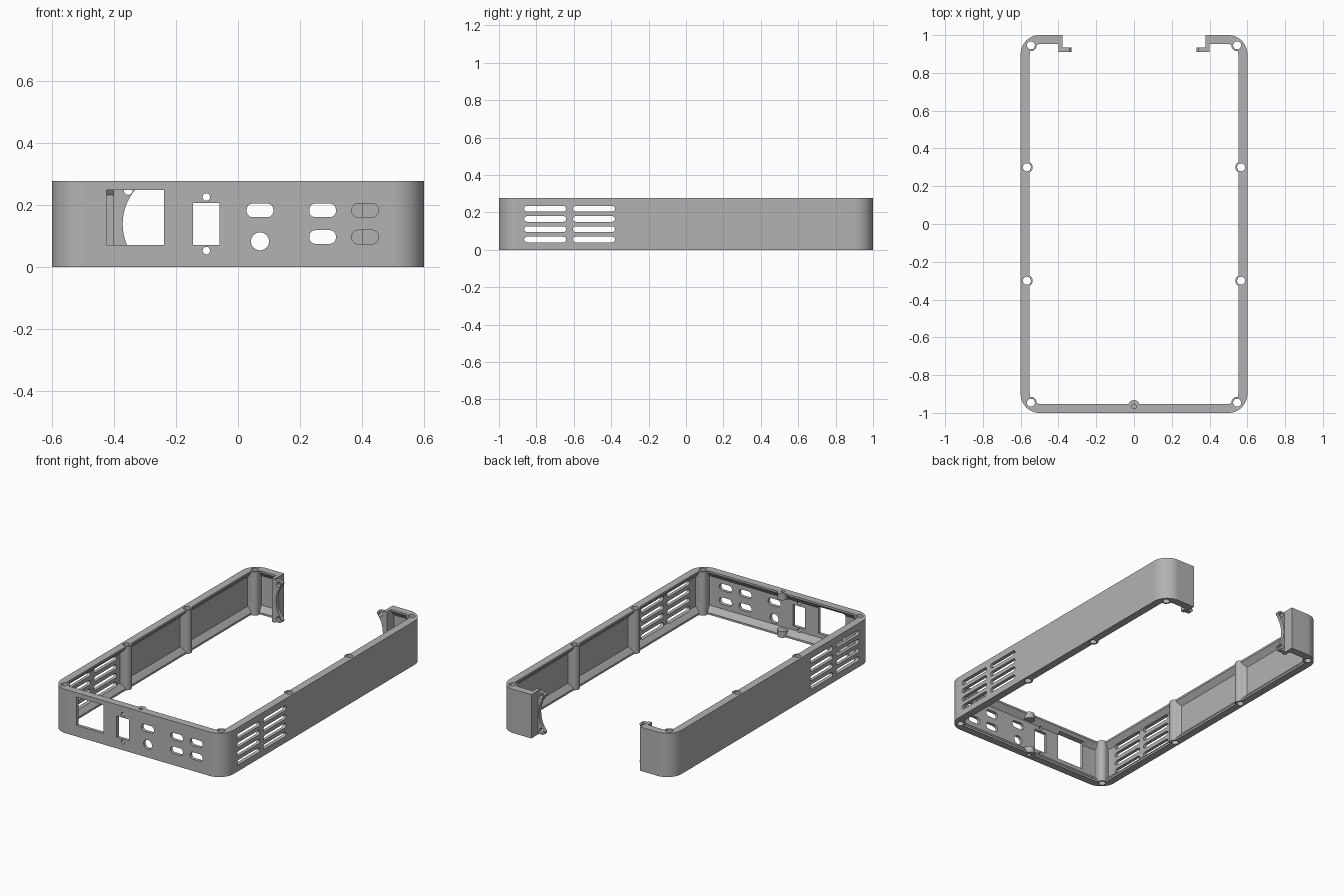
import bpy
import bmesh
from math import pi, cos, sin, atan2
from mathutils import Vector

cube = bpy.data.objects.get("Cube")
if cube:
    bpy.data.objects.remove(cube)

WIDTH, DEPTH, HEIGHT = 0.6, 1.0, 0.276   # half width, half depth, full height
CORNER = 0.1

grey = bpy.data.materials.new("plain grey plastic")
grey.use_nodes = True
colour = (0.45, 0.45, 0.45, 1)
grey.diffuse_color = colour
grey.node_tree.nodes["Principled BSDF"].inputs["Base Color"].default_value = colour


def rounded(cx, cy, hw, hh, r, steps=10):
    """Outline of a rounded rectangle, counter-clockwise."""
    points = []
    for i, (sx, sy) in enumerate([(1, 1), (-1, 1), (-1, -1), (1, -1)]):
        for k in range(steps + 1):
            a = (i + k / steps) * pi / 2
            points.append((cx + sx * (hw - r) + r * cos(a),
                           cy + sy * (hh - r) + r * sin(a)))
    return points


def circle(cx, cy, r, steps=32):
    return [(cx + r * cos(2 * pi * k / steps), cy + r * sin(2 * pi * k / steps))
            for k in range(steps)]


def box(x0, x1, y0, y1):
    return [(x0, y0), (x1, y0), (x1, y1), (x0, y1)]


def prism(bm, outline, axis, low, high):
    """Extrude a flat outline along one axis."""
    place = {"x": lambda a, b, c: (c, a, b),
             "y": lambda a, b, c: (a, c, b),
             "z": lambda a, b, c: (a, b, c)}[axis]
    rings = [[bm.verts.new(place(a, b, c)) for a, b in outline] for c in (low, high)]
    bm.faces.new(rings[0])
    bm.faces.new(rings[1])
    for i in range(len(outline)):
        j = (i + 1) % len(outline)
        bm.faces.new((rings[0][i], rings[0][j], rings[1][j], rings[1][i]))


def finish(bm, name):
    bmesh.ops.recalc_face_normals(bm, faces=bm.faces)
    mesh = bpy.data.meshes.new(name)
    bm.to_mesh(mesh)
    bm.free()
    mesh.materials.append(grey)
    obj = bpy.data.objects.new(name, mesh)
    bpy.context.collection.objects.link(obj)
    return obj


def combine(target, tool, operation):
    bpy.context.view_layer.objects.active = target
    mod = target.modifiers.new(operation, "BOOLEAN")
    mod.operation = operation
    mod.solver = "EXACT"
    mod.use_self = True
    mod.object = tool
    bpy.ops.object.modifier_apply(modifier=mod.name)
    bpy.data.objects.remove(tool)


# Wall ring: thick rims above and below, sloping to a thin wall between
bm = bmesh.new()
section = [(0, 0), (0, HEIGHT), (0.048, HEIGHT), (0.048, HEIGHT - 0.012),
           (0.02, HEIGHT - 0.045), (0.02, 0.045), (0.048, 0.012), (0.048, 0)]
loops = [[bm.verts.new((x, y, z)) for x, y in
          rounded(0, 0, WIDTH - inset, DEPTH - inset, CORNER - inset, 20)]
         for inset, z in section]
for i, loop in enumerate(loops):
    following = loops[(i + 1) % len(loops)]
    for k in range(len(loop)):
        m = (k + 1) % len(loop)
        bm.faces.new((loop[k], loop[m], following[m], following[k]))
frame = finish(bm, "case_frame")

# Wide opening in the back
bm = bmesh.new()
prism(bm, box(-0.385, 0.385, 0.8, 1.2), "z", -0.1, 0.4)
combine(frame, finish(bm, "back_opening"), "DIFFERENCE")

# Screw columns: side columns face across, corner columns face diagonally
side_spots = [(sx * 0.567, y) for sx in (-1, 1) for y in (-0.3, 0.3)]
corner_spots = [(sx * 0.546, sy * 0.946) for sx in (-1, 1) for sy in (-1, 1)]
columns = [(x, y, Vector((x, 0)).normalized()) for x, y in side_spots]
columns += [(x, y, Vector((x, y / abs(y) * abs(x))).normalized()) for x, y in corner_spots]
bm = bmesh.new()
for x, y, out in columns:
    prism(bm, circle(x, y, 0.031), "z", 0, HEIGHT)
side_boss = finish(bm, "screw_columns")
combine(frame, side_boss, "UNION")
bm = bmesh.new()
for x, y, out in columns:
    across = Vector((-out.y, out.x))
    flank = [(-0.026, -0.016), (0.016, -0.05), (0.016, 0.05), (-0.026, 0.016)]
    prism(bm, [tuple(Vector((x, y)) + out * a + across * b) for a, b in flank],
          "z", 0.005, HEIGHT - 0.005)
combine(frame, finish(bm, "column_flanks"), "UNION")

# Front bosses, short tapering stubs on the top and bottom rim
bm = bmesh.new()
for low, high in [(0, 0.04), (HEIGHT - 0.04, HEIGHT)]:
    prism(bm, circle(0, -0.963, 0.031), "z", low, high)
combine(frame, finish(bm, "front_bosses"), "UNION")

# Fan brackets: a leg closing each wall end and a foot hugging the fan circle
FAN_X, FAN_R, MID = 0.2, 0.172, HEIGHT / 2
TIP, FOOT_LOW, FOOT_HIGH = 0.33, 0.006, HEIGHT - 0.006
reach = atan2(FOOT_HIGH - MID - 0.02, TIP - FAN_X)
arc = [(FAN_X + FAN_R * cos(a), MID + FAN_R * sin(a))
       for a in [reach * (1 - k / 12) for k in range(25)]]
foot = [(0.4, FOOT_LOW), (0.4, FOOT_HIGH), (TIP + 0.012, FOOT_HIGH),
        (TIP, FOOT_HIGH - 0.012)] + arc + [(TIP, FOOT_LOW + 0.012), (TIP + 0.012, FOOT_LOW)]
bm = bmesh.new()
for s in (-1, 1):
    prism(bm, [(s * x, z) for x, z in foot], "y", 0.91, 0.934)
brackets = finish(bm, "fan_bracket_feet")
combine(frame, brackets, "UNION")
bm = bmesh.new()
for s in (-1, 1):
    prism(bm, [(s * x, y) for x, y in box(0.378, 0.401, 0.91, DEPTH)], "z", 0, HEIGHT)
combine(frame, finish(bm, "fan_bracket_legs"), "UNION")

# Openings
bm = bmesh.new()


def front_hole(outline):
    prism(bm, outline, "y", -1.1, -0.9)


front_hole(box(-0.425, -0.238, 0.07, 0.248))            # power inlet
front_hole(box(-0.145, -0.06, 0.07, 0.205))             # tall connector
for z in (0.052, 0.225):
    front_hole(circle(-0.102, z, 0.012))                # connector screws
front_hole(circle(0.071, 0.082, 0.029))                 # round jack
front_hole(rounded(0.071, 0.182, 0.043, 0.022, 0.02))   # single port
for x in (0.273, 0.41):
    for z in (0.096, 0.182):
        front_hole(rounded(x, z, 0.043, 0.022, 0.02))   # port grid

for s in (-1, 1):
    for y in (-0.753, -0.492):
        for row in range(4):                            # side vents
            vent = rounded(y, 0.055 + row * 0.055, 0.112, 0.015, 0.0149)
            prism(bm, vent, "x", s * 0.5, s * 0.7)
    for z in (0.03, HEIGHT - 0.03):                     # fan screws
        prism(bm, circle(s * 0.354, z, 0.014), "y", 0.9, 0.945)

for x, y, out in columns:                               # column bores
    prism(bm, circle(x, y, 0.021), "z", -0.1, 0.4)
for low, high in [(-0.1, 0.03), (HEIGHT - 0.03, 0.4)]:  # blind front bores
    prism(bm, circle(0, -0.966, 0.012), "z", low, high)
combine(frame, finish(bm, "openings"), "DIFFERENCE")

# Smooth curves, crisp edges
bpy.ops.object.select_all(action="DESELECT")
frame.select_set(True)
bpy.context.view_layer.objects.active = frame
bpy.ops.object.shade_smooth_by_angle(angle=pi / 7)
weighted = frame.modifiers.new("flat walls", "WEIGHTED_NORMAL")
weighted.keep_sharp = True
